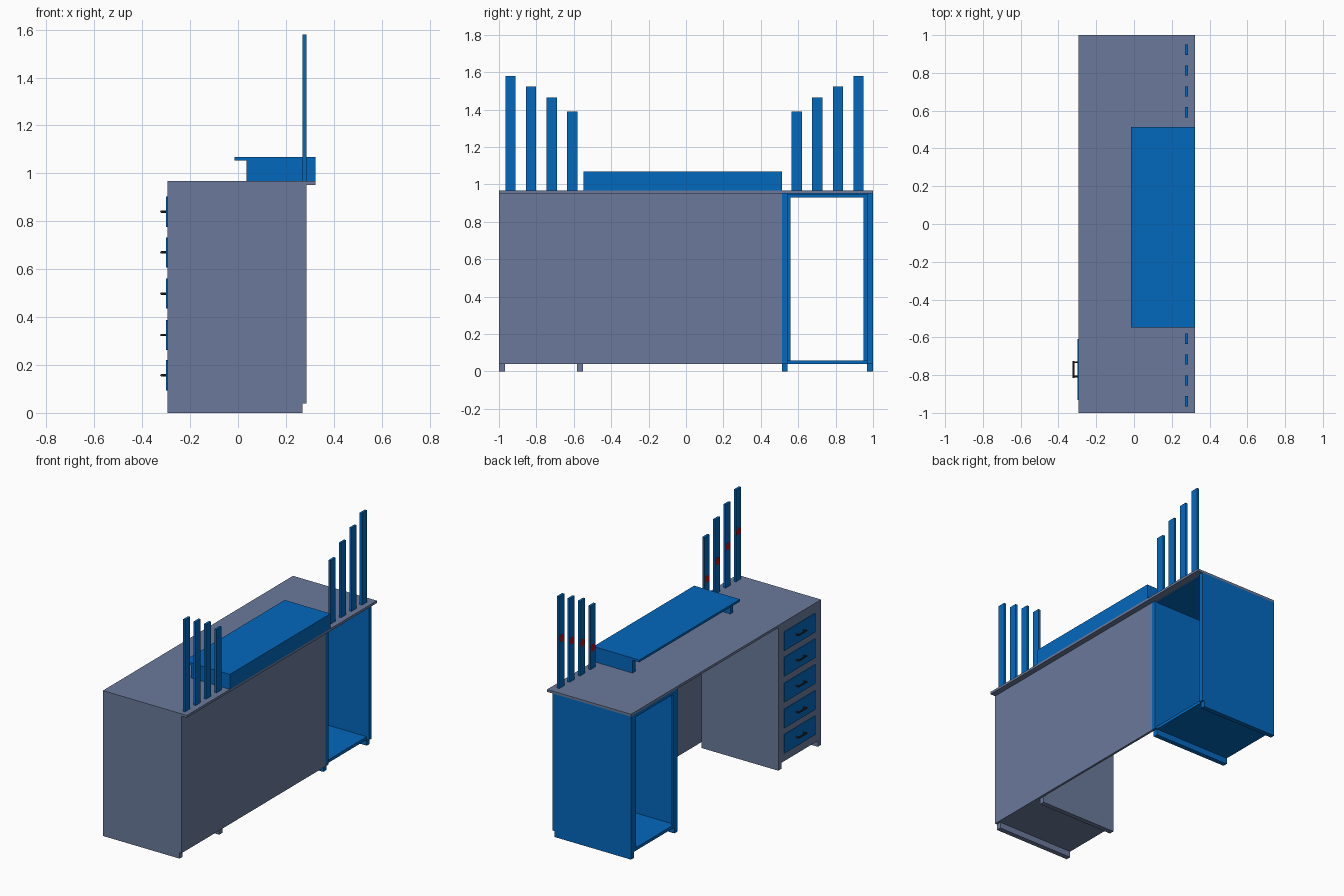
import bpy, bmesh, math
from mathutils import Matrix, Vector

if "Cube" in bpy.data.objects:
    bpy.data.objects.remove(bpy.data.objects["Cube"])


def mat(name, rgb):
    m = bpy.data.materials.new(name)
    m.diffuse_color = (*rgb, 1)
    m.use_nodes = True
    m.node_tree.nodes["Principled BSDF"].inputs["Base Color"].default_value = m.diffuse_color
    return m


BLUE = mat("blue", (0.001, 0.14, 0.51))
SLATE = mat("slate", (0.147, 0.195, 0.328))
RED = mat("red", (0.5, 0.005, 0.01))
BLACK = mat("black", (0.025, 0.025, 0.03))


def finish(name, bm, material):
    me = bpy.data.meshes.new(name)
    bm.to_mesh(me)
    bm.free()
    ob = bpy.data.objects.new(name, me)
    bpy.context.collection.objects.link(ob)
    me.materials.append(material)
    return ob


def box(name, x, y, z, material=SLATE):
    """Box from (min, max) ranges."""
    bm = bmesh.new()
    c = Vector((sum(x), sum(y), sum(z))) / 2
    s = Matrix.Diagonal((x[1] - x[0], y[1] - y[0], z[1] - z[0], 1))
    bmesh.ops.create_cube(bm, size=1, matrix=Matrix.Translation(c) @ s)
    return finish(name, bm, material)


def rod(name, a, b, r, material, sides=8):
    a, b = Vector(a), Vector(b)
    rot = (b - a).to_track_quat('Z', 'Y').to_matrix().to_4x4()
    bm = bmesh.new()
    bmesh.ops.create_cone(bm, cap_ends=True, segments=sides, radius1=r, radius2=r,
                          depth=(b - a).length,
                          matrix=Matrix.Translation((a + b) / 2) @ rot)
    return finish(name, bm, material)


FRONT, BACK = -0.295, 0.27      # cabinet depth along x
TOP = 0.952                     # underside of the desktop

# Desktop and the long back panel
box("desktop", (FRONT, 0.323), (-1, 1), (TOP, 0.968))
box("back_panel", (BACK, 0.285), (-1, 0.512), (0.04, TOP))

# Drawer cabinet: sides, floor, front panel
for i, y in enumerate([(-1, -0.967), (-0.583, -0.55)]):
    box(f"drawer_cabinet_side_{i}", (FRONT, BACK), y, (0, TOP))
box("drawer_cabinet_floor", (FRONT, BACK), (-0.967, -0.583), (0.04, 0.06))
box("drawer_cabinet_front", (FRONT, FRONT + 0.015), (-0.967, -0.583), (0.06, TOP))

# Drawers with bar handles
for i, z in enumerate([0.157, 0.325, 0.498, 0.67, 0.84]):
    box(f"drawer_{i}", (-0.30, FRONT), (-0.933, -0.61), (z - 0.063, z + 0.063), BLUE)
    rod(f"handle_bar_{i}", (-0.32, -0.815, z), (-0.32, -0.725, z), 0.005, BLACK)
    for j, y in enumerate([-0.808, -0.732]):
        rod(f"handle_post_{i}_{j}", (-0.30, y, z), (-0.32, y, z), 0.005, BLACK)

# Open cabinet: sides, back edges, floor, ceiling, front frame
for i, y in enumerate([(0.512, 0.543), (0.969, 1)]):
    box(f"open_cabinet_side_{i}", (FRONT, BACK), y, (0, TOP), BLUE)
    box(f"open_cabinet_back_edge_{i}", (BACK, 0.285), y, (0.04, TOP), BLUE)
box("open_cabinet_floor", (FRONT, BACK), (0.543, 0.969), (0.04, 0.06), BLUE)
box("open_cabinet_ceiling", (FRONT, BACK), (0.543, 0.969), (0.945, TOP), BLUE)
for i, y in enumerate([(0.543, 0.56), (0.95, 0.969)]):
    box(f"front_frame_upright_{i}", (FRONT, FRONT + 0.015), y, (0.06, 0.945), BLUE)
box("front_frame_rail", (FRONT, FRONT + 0.015), (0.56, 0.95), (0.93, 0.945), BLUE)

# Raised monitor shelf, open to the front
box("shelf_top", (-0.015, 0.323), (-0.547, 0.513), (1.053, 1.068), BLUE)
for i, y in enumerate([(-0.547, -0.517), (0.483, 0.513)]):
    box(f"shelf_leg_{i}", (0.035, 0.323), y, (0.968, 1.053), BLUE)
box("shelf_back", (0.308, 0.323), (-0.517, 0.483), (0.968, 1.053), BLUE)

# Graduated posts with flush red discs
for side, outer in (("left", -0.938), ("right", 0.922)):
    step = -math.copysign(0.11, outer)
    for i, h in enumerate([1.58, 1.523, 1.465, 1.39]):
        y = outer + step * i
        box(f"{side}_post_{i}", (0.27, 0.286), (y - 0.027, y + 0.027), (0.968, h), BLUE)
        rod(f"{side}_post_disc_{i}", (0.274, y, h - 0.285), (0.269, y, h - 0.285),
            0.025, RED, 24)
